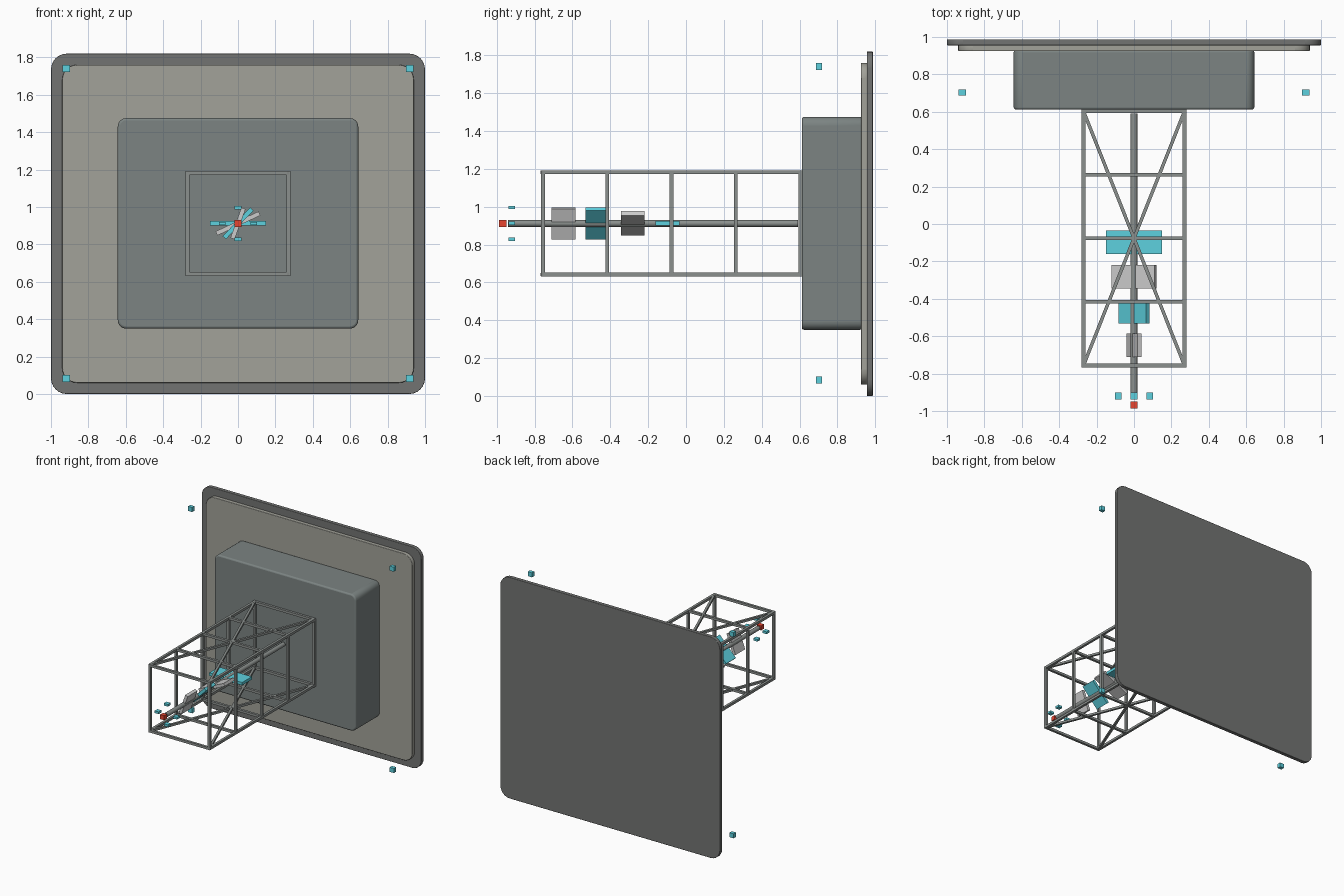
import bpy, bmesh, math
from mathutils import Vector, Matrix

if "Cube" in bpy.data.objects:
    bpy.data.objects.remove(bpy.data.objects["Cube"])

CZ = 0.912  # height of the central axis


def material(name, color):
    m = bpy.data.materials.new(name)
    m.diffuse_color = color
    m.use_nodes = True
    m.node_tree.nodes["Principled BSDF"].inputs["Base Color"].default_value = m.diffuse_color
    return m


CYAN = material("cyan", (0.11, 0.64, 0.74, 1))
RED = material("red", (0.8, 0.06, 0.03, 1))
PLATE = material("dark_grey", (0.17, 0.175, 0.17, 1))
PANEL = material("warm_grey", (0.36, 0.36, 0.32, 1))
BLOCK = material("cool_grey", (0.2, 0.23, 0.225, 1))
METAL = material("metal_grey", (0.26, 0.28, 0.27, 1))


def finish(name, bm, mat=None, smooth=False):
    bmesh.ops.recalc_face_normals(bm, faces=bm.faces)
    me = bpy.data.meshes.new(name)
    bm.to_mesh(me)
    bm.free()
    ob = bpy.data.objects.new(name, me)
    bpy.context.collection.objects.link(ob)
    if mat:
        me.materials.append(mat)
    if smooth:
        bpy.ops.object.select_all(action='DESELECT')
        bpy.context.view_layer.objects.active = ob
        ob.select_set(True)
        bpy.ops.object.shade_smooth_by_angle(angle=math.radians(35))
        # broad caps stay perfectly flat
        for p in me.polygons:
            if len(p.vertices) > 4 or max(abs(c) for c in p.normal) > 0.9999:
                p.use_smooth = False
    return ob


def add_box(bm, center, size, rot=Matrix()):
    m = Matrix.Translation(center) @ rot @ Matrix.Diagonal((*size, 1))
    bmesh.ops.create_cube(bm, size=1, matrix=m)


def box(name, center, size, mat=None, angle=0):
    bm = bmesh.new()
    add_box(bm, center, size, Matrix.Rotation(-angle, 4, 'Y'))
    return finish(name, bm, mat)


def add_bar(bm, a, b, w=0.02):
    a, b = Vector(a), Vector(b)
    d = b - a
    # keep the bar's section square to the frame
    up = Vector((1, 0, 0)) if abs(d.normalized().z) > 0.9 else Vector((0, 0, 1))
    side = up.cross(d).normalized()
    top = d.normalized().cross(side)
    rot = Matrix((side, d.normalized(), top)).transposed().to_4x4()
    add_box(bm, (a + b) / 2, (w, d.length + w, w), rot)


def rounded_slab(name, hx, z0, z1, y0, y1, radius, edge, mat):
    """Rounded rectangle in x-z, extruded along y, with softened rims."""
    bm = bmesh.new()
    loop = []
    corners = [(hx - radius, z1 - radius), (radius - hx, z1 - radius),
               (radius - hx, z0 + radius), (hx - radius, z0 + radius)]
    for i, (cx, cz) in enumerate(corners):
        for k in range(7):
            a = (i + k / 6) * math.pi / 2
            loop.append(bm.verts.new((cx + radius * math.cos(a), y0, cz + radius * math.sin(a))))
    face = bm.faces.new(loop)
    ext = bmesh.ops.extrude_face_region(bm, geom=[face], use_keep_orig=True)
    bmesh.ops.translate(bm, vec=(0, y1 - y0, 0),
                        verts=[g for g in ext["geom"] if isinstance(g, bmesh.types.BMVert)])
    bmesh.ops.recalc_face_normals(bm, faces=bm.faces)
    rims = [e for e in bm.edges if abs(e.verts[0].co.y - e.verts[1].co.y) < 1e-6]
    bmesh.ops.bevel(bm, geom=rims, offset=edge, segments=3, profile=0.5, affect='EDGES')
    return finish(name, bm, mat, smooth=True)


# stacked rear slabs
rounded_slab("back_plate", 1.0, 0.0, 1.82, 0.955, 0.987, 0.085, 0.004, PLATE)
rounded_slab("front_panel", 0.94, 0.06, 1.76, 0.924, 0.957, 0.08, 0.004, PANEL)
rounded_slab("central_block", 0.643, 0.35, 1.475, 0.612, 0.93, 0.045, 0.012, BLOCK)

# open truss: rails, rings and crossed diagonals above and below
H = 0.27
Y0, Y1 = -0.756, 0.603
bm = bmesh.new()
for s in (-1, 1):
    for t in (-1, 1):
        add_bar(bm, (s * H, Y0, CZ + t * H), (s * H, Y1, CZ + t * H))
        add_bar(bm, (s * H, Y0, CZ + t * H), (-s * H, Y1, CZ + t * H), 0.018)
for i in range(5):
    y = Y0 + (Y1 - Y0) * i / 4
    for s in (-1, 1):
        add_bar(bm, (s * H, y, CZ - H), (s * H, y, CZ + H))
        add_bar(bm, (-H, y, CZ + s * H), (H, y, CZ + s * H))
finish("truss_frame", bm, METAL)

# central rod
bm = bmesh.new()
bmesh.ops.create_cone(bm, cap_ends=True, segments=16, radius1=0.018, radius2=0.018, depth=1.53,
                      matrix=Matrix.Translation((0, -0.174, CZ)) @ Matrix.Rotation(math.pi / 2, 4, 'X'))
rod = finish("central_rod", bm, METAL)
for p in rod.data.polygons:
    p.use_smooth = len(p.vertices) == 4

# twisting blades along the rod
blades = [(-0.097, 0.15, 0, CYAN), (-0.281, 0.127, 25, None),
          (-0.469, 0.106, 46, CYAN), (-0.648, 0.086, 70, None)]
for i, (y, half, deg, mat) in enumerate(blades):
    box(f"blade_{i + 1}", (0, y, CZ), (2 * half, 0.126, 0.024), mat, math.radians(deg))

# tip cube and the four small tabs around it
box("tip_cube", (0, -0.968, CZ), (0.037, 0.037, 0.037), RED)
for i, (dx, dz) in enumerate([(1, 0), (-1, 0), (0, 1), (0, -1)]):
    box(f"tip_tab_{i + 1}", (dx * 0.084, -0.92, CZ + dz * 0.084), (0.037, 0.036, 0.018), CYAN)

# floating corner markers
for sx in (-1, 1):
    for sz in (-1, 1):
        box("corner_marker", (sx * 0.918, 0.703, CZ + sz * 0.828), (0.038, 0.03, 0.037), CYAN)
